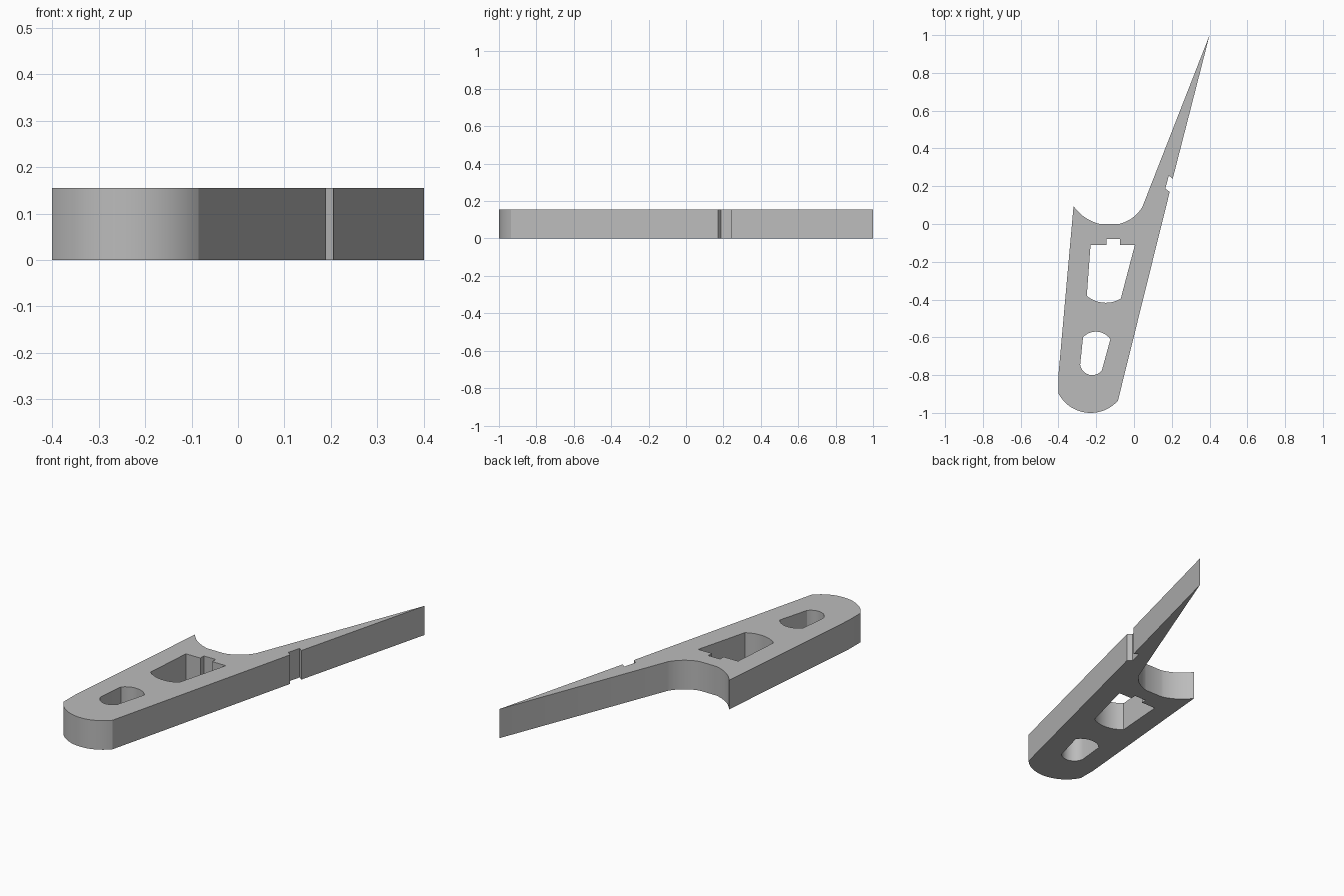
import bpy, bmesh, math
from mathutils import Vector

if "Cube" in bpy.data.objects:
    bpy.data.objects.remove(bpy.data.objects["Cube"])

HEIGHT = 0.155


def arc(a, m, b, n=14):
    """Points on the circle through a, m and b, from a to b."""
    (ax, ay), (bx, by), (cx, cy) = a, m, b
    d = 2 * (ax * (by - cy) + bx * (cy - ay) + cx * (ay - by))
    sa, sb, sc = ax * ax + ay * ay, bx * bx + by * by, cx * cx + cy * cy
    ux = (sa * (by - cy) + sb * (cy - ay) + sc * (ay - by)) / d
    uy = (sa * (cx - bx) + sb * (ax - cx) + sc * (bx - ax)) / d
    r = math.hypot(ax - ux, ay - uy)
    t = [math.atan2(y - uy, x - ux) for x, y in (a, m, b)]
    wrap = lambda v: (v + math.pi) % (2 * math.pi) - math.pi
    sweep = wrap(t[1] - t[0]) + wrap(t[2] - t[1])
    return [(ux + r * math.cos(t[0] + sweep * i / n),
             uy + r * math.sin(t[0] + sweep * i / n)) for i in range(n + 1)]


# Outer outline: tip, edge notch, rounded heel, straight back, concave saddle
outline = [(0.40, 1.0), (0.205, 0.24), (0.184, 0.257), (0.166, 0.187), (0.189, 0.17)]
outline += arc((-0.085, -0.935), (-0.235, -1.0), (-0.40, -0.897), 24)
outline += [(-0.40, -0.80)]
outline += arc((-0.32, 0.095), (-0.252, 0.030), (-0.18, 0.0))
outline += arc((-0.08, 0.0), (-0.012, 0.03), (0.045, 0.092))

# Large window with a small slot in its top edge
window = [(-0.23, -0.11), (-0.145, -0.11), (-0.145, -0.08),
          (-0.075, -0.08), (-0.075, -0.11), (0.005, -0.11)]
window += arc((-0.07, -0.395), (-0.155, -0.417), (-0.25, -0.38))

# Small rounded window near the heel
small_window = arc((-0.27, -0.60), (-0.20, -0.57), (-0.125, -0.61))
small_window += arc((-0.17, -0.775), (-0.225, -0.80), (-0.285, -0.745))

# Filled flat curve, extruded to the plate thickness
curve = bpy.data.curves.new("lever_plate", 'CURVE')
curve.dimensions = '2D'
curve.fill_mode = 'BOTH'
curve.extrude = HEIGHT / 2
for pts in (outline, window, small_window):
    s = curve.splines.new('POLY')
    s.points.add(len(pts) - 1)
    for p, (x, y) in zip(s.points, pts):
        p.co = (x, y, 0, 1)
    s.use_cyclic_u = True
plate = bpy.data.objects.new("lever_plate", curve)
bpy.context.collection.objects.link(plate)
bpy.context.view_layer.objects.active = plate
plate.select_set(True)
bpy.ops.object.convert(target='MESH')
plate = bpy.context.view_layer.objects.active

# Weld the caps to the walls and set the plate on the ground
bm = bmesh.new()
bm.from_mesh(plate.data)
bmesh.ops.remove_doubles(bm, verts=bm.verts, dist=1e-4)
bmesh.ops.translate(bm, verts=bm.verts, vec=Vector((0, 0, HEIGHT / 2)))
bmesh.ops.recalc_face_normals(bm, faces=bm.faces)
bm.to_mesh(plate.data)
bm.free()

grey = bpy.data.materials.new("plain grey")
grey.diffuse_color = (0.5, 0.5, 0.5, 1)
grey.use_nodes = True
grey.node_tree.nodes["Principled BSDF"].inputs["Base Color"].default_value = grey.diffuse_color
plate.data.materials.clear()
plate.data.materials.append(grey)
bpy.ops.object.shade_smooth_by_angle(angle=math.radians(20))
